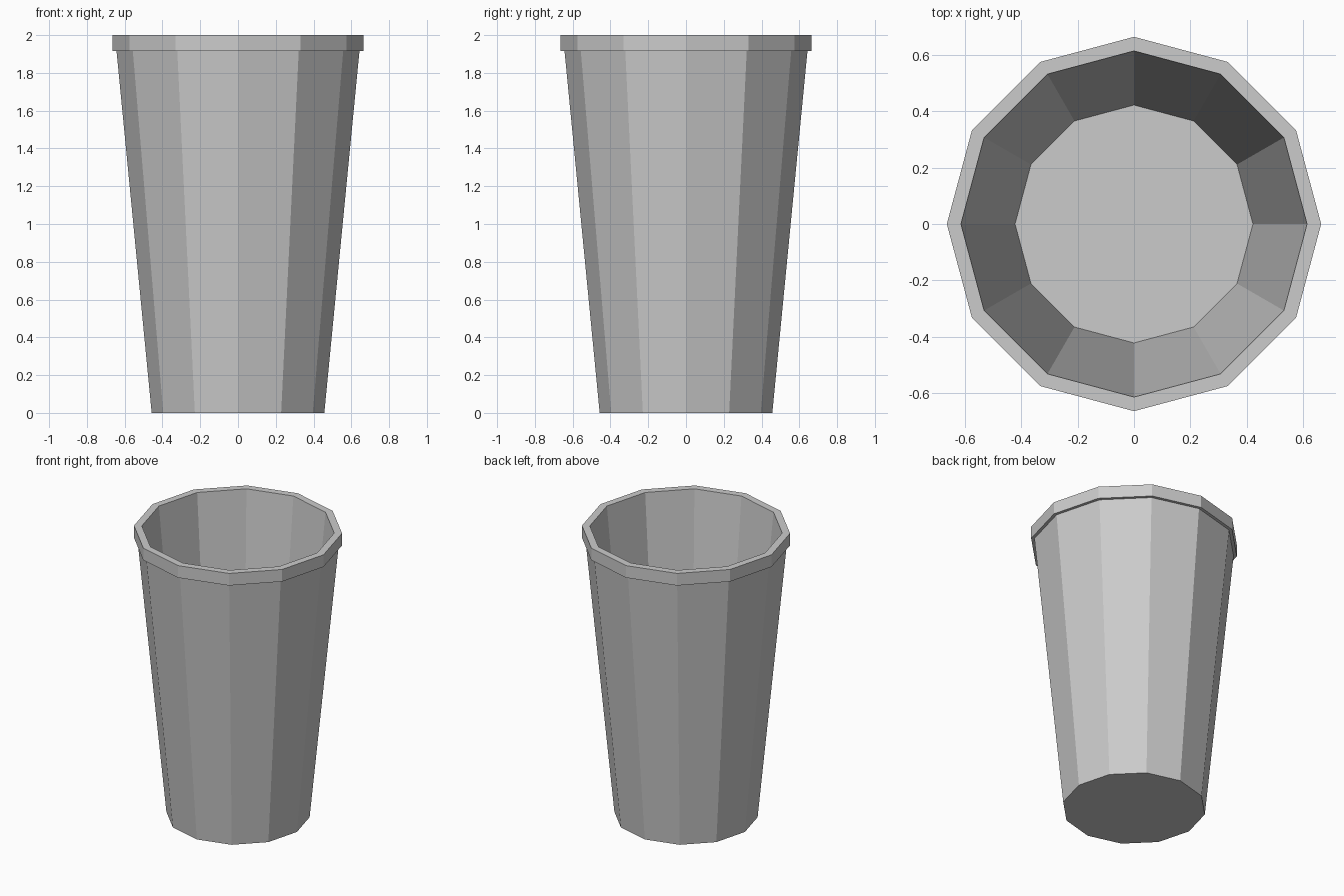
import bpy
import bmesh
from math import cos, sin, tau

if "Cube" in bpy.data.objects:
    bpy.data.objects.remove(bpy.data.objects["Cube"])

SIDES = 12


def lathe(name, profile):
    """Revolve a (radius, z) profile into a flat-faced closed solid, capped at both ends."""
    bm = bmesh.new()
    rings = [[bm.verts.new((r * cos(tau * i / SIDES), r * sin(tau * i / SIDES), z))
              for i in range(SIDES)] for r, z in profile]
    for low, high in zip(rings, rings[1:]):
        for i in range(SIDES):
            j = (i + 1) % SIDES
            bm.faces.new((low[i], low[j], high[j], high[i]))
    bm.faces.new(rings[0][::-1])
    bm.faces.new(rings[-1])
    bmesh.ops.recalc_face_normals(bm, faces=bm.faces)
    mesh = bpy.data.meshes.new(name)
    bm.to_mesh(mesh)
    bm.free()
    obj = bpy.data.objects.new(name, mesh)
    bpy.context.collection.objects.link(obj)
    return obj


# Tapered cup: outer wall, overhanging rim band, inner wall, inner floor
lathe("cup", [
    (0.457, 0.0),
    (0.643, 1.915),
    (0.664, 1.915),
    (0.664, 2.0),
    (0.614, 2.0),
    (0.422, 0.04),
])
